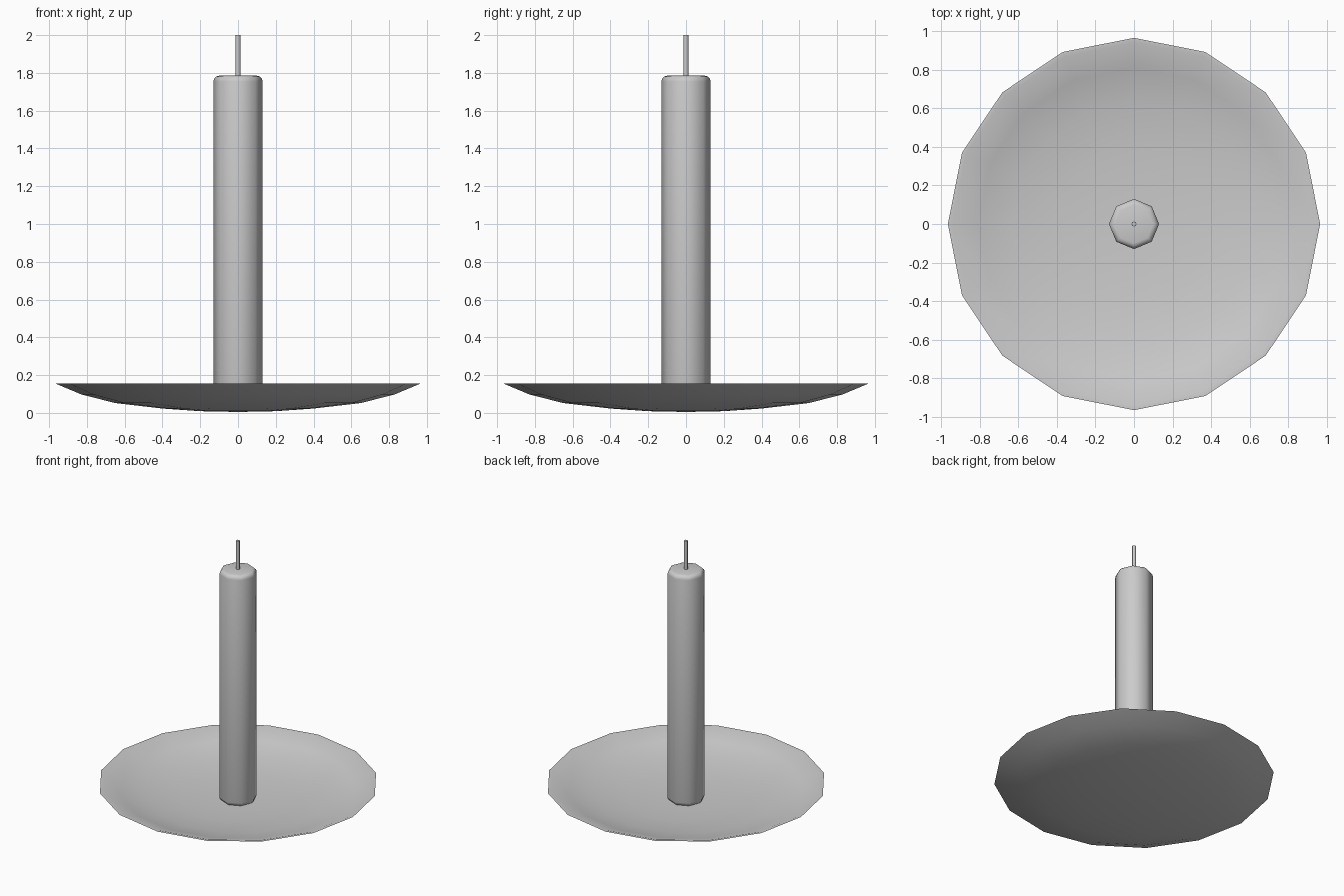
import bpy, bmesh, math

if "Cube" in bpy.data.objects:
    bpy.data.objects.remove(bpy.data.objects["Cube"])


def lathe(name, profile, sides, angle):
    """Revolve an (r, z) profile about z; radius 0 makes a pole."""
    bm = bmesh.new()
    rings = []
    for r, z in profile:
        if r == 0:
            rings.append([bm.verts.new((0, 0, z))] * sides)
        else:
            rings.append([bm.verts.new((r * math.cos(2 * math.pi * i / sides),
                                        r * math.sin(2 * math.pi * i / sides), z))
                          for i in range(sides)])
    for a, b in zip(rings, rings[1:]):
        for i in range(sides):
            j = (i + 1) % sides
            corners = list(dict.fromkeys((a[i], a[j], b[j], b[i])))
            bm.faces.new(corners)
    bmesh.ops.recalc_face_normals(bm, faces=bm.faces)
    mesh = bpy.data.meshes.new(name)
    bm.to_mesh(mesh)
    bm.free()
    obj = bpy.data.objects.new(name, mesh)
    bpy.context.collection.objects.link(obj)
    bpy.ops.object.select_all(action='DESELECT')
    obj.select_set(True)
    bpy.context.view_layer.objects.active = obj
    bpy.ops.object.shade_smooth_by_angle(angle=math.radians(angle))
    return obj


# Shallow dish: outer underside, thin rim, inner bowl
lathe("dish", [(0, 0.005), (0.20, 0.009), (0.40, 0.023), (0.65, 0.052),
               (0.83, 0.098), (0.966, 0.155),
               (0.943, 0.155), (0.81, 0.108), (0.63, 0.068),
               (0.40, 0.045), (0.20, 0.036), (0, 0.033)], 16, 30)

# Candle: eight-sided with rounded ends
R, TOP, BASE, B = 0.13, 1.785, 0.03, 0.03
arc = [(R - B + B * math.cos(t * math.pi / 6), B * math.sin(t * math.pi / 6))
       for t in range(4)]
lower = [(r, BASE + B - h) for r, h in reversed(arc)]
upper = [(r, TOP - B + h) for r, h in arc]
lathe("candle", [(0, BASE)] + lower + upper + [(0, TOP)], 8, 50)

# Wick
lathe("wick", [(0, 1.76), (0.013, 1.76), (0.013, 2.0), (0, 2.0)], 8, 50)
